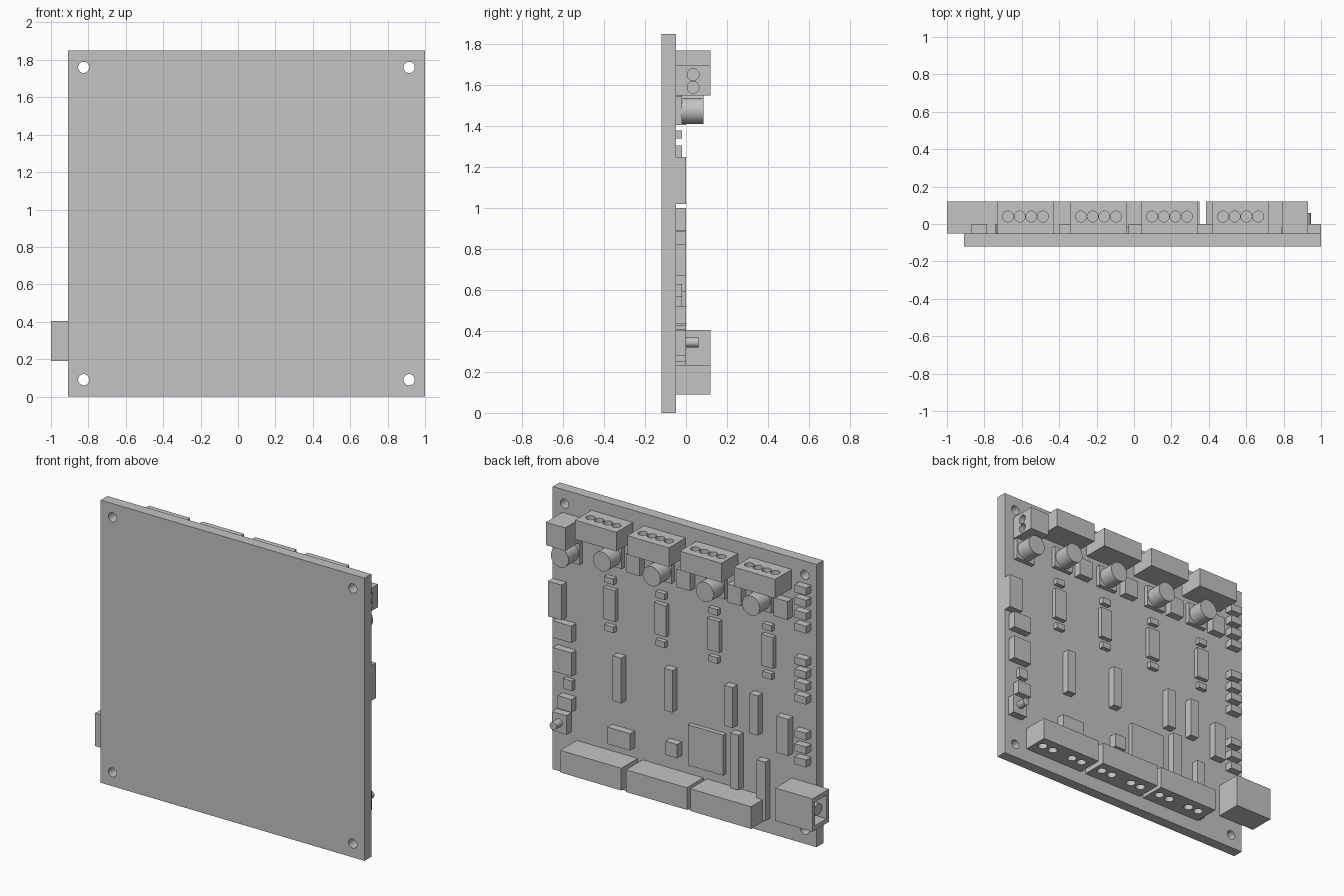
import bpy
import bmesh
from math import radians
from mathutils import Matrix, Vector

default_cube = bpy.data.objects.get("Cube")
if default_cube:
    bpy.data.objects.remove(default_cube, do_unlink=True)

# One plain grey for everything
grey = bpy.data.materials.new("plain grey")
grey.use_nodes = True
grey_value = (0.55, 0.55, 0.55, 1)
grey.diffuse_color = grey_value
grey.node_tree.nodes["Principled BSDF"].inputs["Base Color"].default_value = grey_value

BOARD_BACK = -0.05
LOW, MID, TALL = -0.02, 0.0, 0.12  # component heights along y
ROTATION = {
    "x": Matrix.Rotation(radians(90), 4, "Y"),
    "y": Matrix.Rotation(radians(90), 4, "X"),
    "z": Matrix.Identity(4),
}


def add_object(name, bm):
    bmesh.ops.recalc_face_normals(bm, faces=bm.faces)
    mesh = bpy.data.meshes.new(name)
    bm.to_mesh(mesh)
    bm.free()
    mesh.materials.append(grey)
    obj = bpy.data.objects.new(name, mesh)
    bpy.context.collection.objects.link(obj)
    return obj


def box(name, x_range, z_range, y_top=MID, y_base=BOARD_BACK):
    """Box given by its ranges, standing on the back of the board."""
    low = Vector((min(x_range), y_base, min(z_range)))
    high = Vector((max(x_range), y_top, max(z_range)))
    bm = bmesh.new()
    bmesh.ops.create_cube(bm, size=1)
    for vert in bm.verts:
        vert.co = (low + high) / 2 + vert.co * (high - low)
    return add_object(name, bm)


def cylinders(name, centers, axis, radius, depth, smooth=True):
    """One object holding a cylinder at each centre."""
    bm = bmesh.new()
    for center in centers:
        bmesh.ops.create_cone(
            bm, cap_ends=True, segments=32, radius1=radius, radius2=radius,
            depth=depth, matrix=Matrix.Translation(center) @ ROTATION[axis])
    obj = add_object(name, bm)
    if smooth:
        bpy.ops.object.select_all(action="DESELECT")
        obj.select_set(True)
        bpy.context.view_layer.objects.active = obj
        bpy.ops.object.shade_smooth_by_angle(angle=radians(40))
    return obj


def cut(target, cutter):
    """Subtract the cutter, bake the result and drop the cutter."""
    modifier = target.modifiers.new("cut", "BOOLEAN")
    modifier.operation = "DIFFERENCE"
    modifier.solver = "EXACT"
    modifier.object = cutter
    cutter.hide_render = True
    graph = bpy.context.evaluated_depsgraph_get()
    baked = bpy.data.meshes.new_from_object(target.evaluated_get(graph))
    target.modifiers.clear()
    target.data = baked
    bpy.data.objects.remove(cutter, do_unlink=True)


# Board with four mounting holes
board = box("circuit_board", (-0.91, 1.0), (0, 1.85), BOARD_BACK, -0.12)
corners = [(x, -0.08, z) for x in (-0.825, 0.915) for z in (0.09, 1.76)]
cut(board, cylinders("hole_cutter", corners, "y", 0.03, 0.3, False))

# Four output terminals along the top edge, wire holes facing up
for number, x in enumerate((0.57, 0.19, -0.19, -0.58), 1):
    terminal = box(f"output_terminal_{number}", (x - 0.15, x + 0.15), (1.645, 1.77), TALL)
    holes = [(x + step * 0.0625, 0.04, 1.77) for step in (-1.5, -0.5, 0.5, 1.5)]
    cut(terminal, cylinders("hole_cutter", holes, "z", 0.029, 0.12, False))

# Power terminal, wire holes facing the side
terminal = box("power_terminal", (0.79, 0.93), (1.55, 1.7), TALL)
holes = [(0.93, 0.035, z) for z in (1.59, 1.652)]
cut(terminal, cylinders("hole_cutter", holes, "x", 0.029, 0.12, False))

# Three input terminals along the bottom edge, wire holes facing down
for number, x in enumerate((0.825, 0.35, -0.115), 1):
    terminal = box(f"input_terminal_{number}", (x - 0.44, x), (0.09, 0.235), TALL)
    holes = [(x - offset, 0.04, 0.09) for offset in (0.055, 0.135, 0.29, 0.367)]
    cut(terminal, cylinders("hole_cutter", holes, "z", 0.029, 0.12, False))

# Power jack: hollow box, open on the side, with a centre pin
jack = box("power_jack", (-1.0, -0.73), (0.19, 0.405), TALL)
cut(jack, box("pocket_cutter", (-1.1, -0.8), (0.22, 0.375), 0.095, -0.025))
cylinders("power_jack_pin", [(-0.88, 0.035, 0.297)], "x", 0.04, 0.2)

# Round capacitors on square bases
capacitors = [(0.855, 1.475), (0.55, 1.53), (0.19, 1.53), (-0.195, 1.53), (-0.53, 1.53)]
for number, (x, z) in enumerate(capacitors, 1):
    box(f"capacitor_base_{number}", (x - 0.07, x + 0.07), (z - 0.07, z + 0.07), LOW)
    cylinders(f"capacitor_{number}", [(x, 0.0325, z)], "y", 0.064, 0.105)

# Blocks between the output terminals
for number, x in enumerate((0.385, 0.02, -0.35, -0.685), 1):
    box(f"filter_block_{number}", (x - 0.05, x + 0.05), (1.46, 1.58))

# Driver chips, each with a small part above and below
for number, x in enumerate((0.572, 0.202, -0.182, -0.573), 1):
    box(f"driver_chip_{number}", (x - 0.043, x + 0.043), (1.1, 1.305), LOW)
    for place, z in (("upper", 1.36), ("lower", 1.045)):
        box(f"{place}_resistor_{number}", (x - 0.033, x + 0.033), (z - 0.02, z + 0.02), LOW)

# Column of indicators on the jack side
indicator_groups = {
    "upper": (1.68, 1.6, 1.515, 1.43),
    "middle": (1.21, 1.13, 1.05, 0.965),
    "lower": (0.73, 0.64, 0.555),
}
for group, heights in indicator_groups.items():
    for number, z in enumerate(heights, 1):
        box(f"{group}_indicator_{number}", (-0.87, -0.785), (z - 0.024, z + 0.024))

# Column of parts on the other side
box("regulator", (0.9, 1.0), (1.02, 1.25))
box("upper_inductor", (0.83, 0.965), (0.89, 1.0))
box("lower_inductor", (0.83, 0.965), (0.67, 0.825))
box("small_diode", (0.84, 0.906), (0.565, 0.63), LOW)
box("large_diode", (0.83, 0.93), (0.435, 0.52))
box("button_base", (0.865, 0.97), (0.28, 0.405))
cylinders("button", [(0.92, 0.03, 0.345)], "y", 0.025, 0.06)

# Slim pin headers: centre x, bottom, top
slim_headers = {
    "first": (0.5, 0.592, 0.887),
    "second": (0.13, 0.63, 0.905),
    "third": (-0.306, 0.645, 0.91),
    "fourth": (-0.489, 0.645, 0.905),
    "fifth": (-0.35, 0.25, 0.61),
    "sixth": (-0.543, 0.1, 0.485),
}
for label, (x, bottom, top) in slim_headers.items():
    box(f"{label}_pin_header", (x - 0.031, x + 0.031), (bottom, top))

# Remaining chips
box("main_processor", (-0.255, 0.0), (0.305, 0.57), LOW)
box("memory_chip", (0.405, 0.57), (0.3, 0.41))
box("crystal", (0.065, 0.15), (0.34, 0.43))
box("wide_header", (-0.74, -0.654), (0.57, 0.81))
